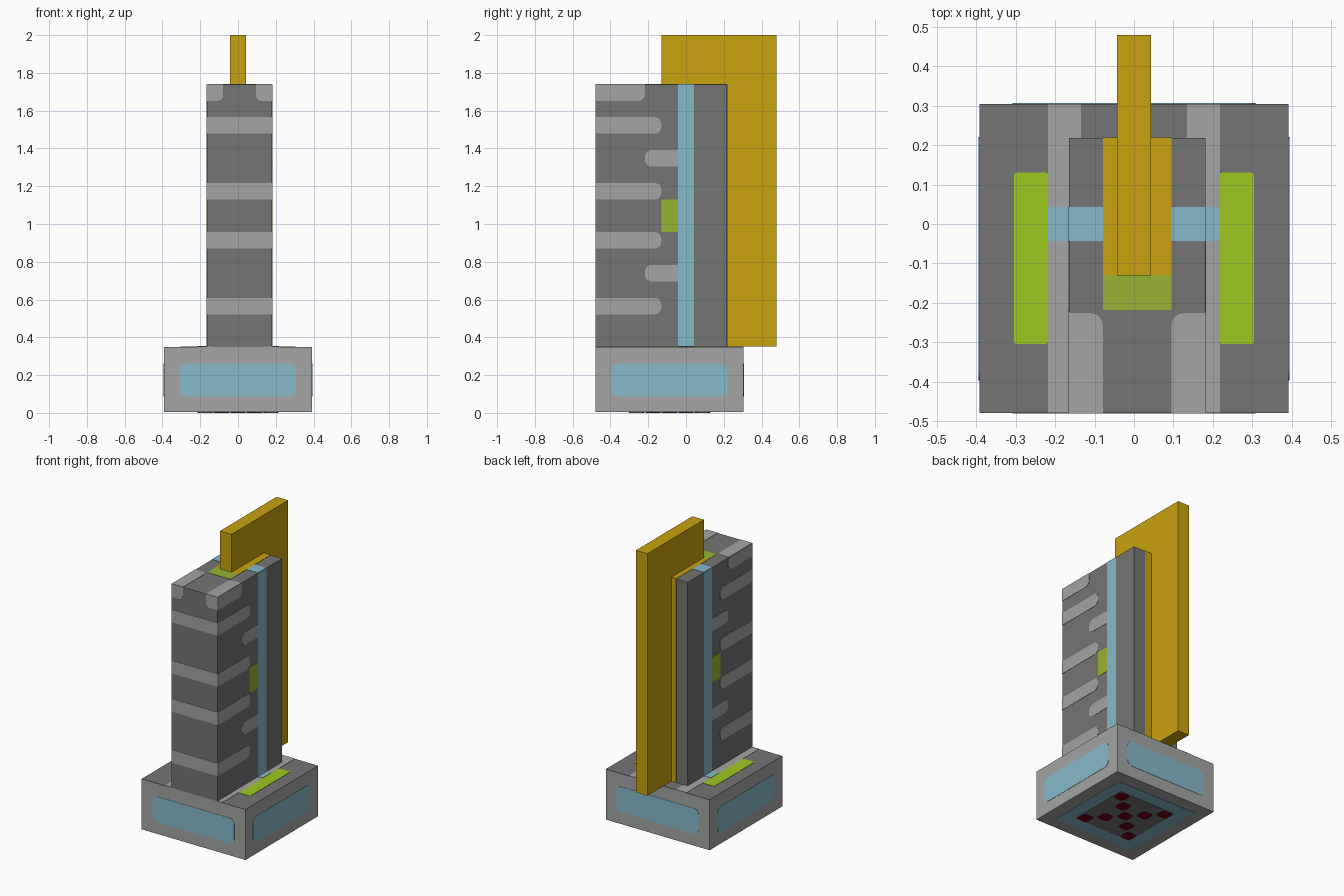
import bpy, bmesh, math
from mathutils import Vector

if "Cube" in bpy.data.objects:
    bpy.data.objects.remove(bpy.data.objects["Cube"])


def material(name, hexcol):
    def lin(c):
        c /= 255
        return c / 12.92 if c <= 0.04045 else ((c + 0.055) / 1.055) ** 2.4
    m = bpy.data.materials.new(name)
    m.diffuse_color = [lin(int(hexcol[i:i + 2], 16)) for i in (0, 2, 4)] + [1]
    m.use_nodes = True
    m.node_tree.nodes["Principled BSDF"].inputs["Base Color"].default_value = m.diffuse_color
    return m


LIGHT = material("light grey", "A3A5A4")
DARK = material("dark grey", "757575")
BLUE = material("pale blue", "86BACB")
YELLOW = material("golden yellow", "C9A20F")
LIME = material("lime", "9FC822")
OLIVE = material("olive green", "97B434")
RED = material("dark red", "6E0014")

U = 2 / 23                              # module size of the design
BX, BY0, BY1, BZ = 4.5 * U, -5.5 * U, 3.5 * U, 4 * U      # base
TX0, TX1, TY1, TZ = -0.165, 0.181, 2.5 * U, 20 * U        # tower
PX0, PX1 = -0.079, 0.095                # central band of the tower
T = 0.002                               # paint plate thickness


def prism(name, pts, direction, mat):
    """Extrude a planar outline along a vector."""
    bm = bmesh.new()
    f = bm.faces.new([bm.verts.new(p) for p in pts])
    r = bmesh.ops.extrude_face_region(bm, geom=[f])
    bmesh.ops.translate(bm, vec=direction,
                        verts=[v for v in r["geom"] if isinstance(v, bmesh.types.BMVert)])
    bmesh.ops.recalc_face_normals(bm, faces=bm.faces)
    me = bpy.data.meshes.new(name)
    bm.to_mesh(me)
    bm.free()
    me.materials.append(mat)
    ob = bpy.data.objects.new(name, me)
    bpy.context.collection.objects.link(ob)
    return ob


def box(name, x0, x1, y0, y1, z0, z1, mat):
    pts = [(x0, y0, z0), (x1, y0, z0), (x1, y1, z0), (x0, y1, z0)]
    return prism(name, pts, Vector((0, 0, z1 - z0)), mat)


def plate(name, axis, side, level, a0, a1, b0, b1, mat, r=(0, 0, 0, 0), t=T):
    """Thin plate on a face; r = corner radii, anticlockwise from (a0, b0)."""
    pts = []
    corners = [(a0, b0, 1, 1), (a1, b0, -1, 1), (a1, b1, -1, -1), (a0, b1, 1, -1)]
    for i, (a, b, sa, sb) in enumerate(corners):
        if not r[i]:
            pts.append((a, b))
            continue
        for k in range(5):
            w = math.pi * (1 + i / 2) + k * math.pi / 8
            pts.append((a + sa * r[i] + r[i] * math.cos(w),
                        b + sb * r[i] + r[i] * math.sin(w)))

    def place(a, b):
        p = [a, b]
        p.insert(axis, level)
        return p
    d = Vector((0, 0, 0))
    d[axis] = side * t
    return prism(name, [place(*p) for p in pts], d, mat)


# Base block with rounded panels on its four sides
Z0 = 3 * T
box("base", -BX, BX, BY0, BY1, Z0, BZ, LIGHT)
R4 = (0.035,) * 4
for s in (-1, 1):
    plate("base_end_panel", 1, s, BY0 if s < 0 else BY1, -0.308, 0.308, U, 3 * U, BLUE, R4)
    plate("base_side_panel", 0, s, s * BX, -0.396, 0.22, U, 3 * U, BLUE, R4)

# Base deck: dark cover, light rails, lime pads and blue rail links
plate("deck", 2, 1, BZ, -BX, BX, BY0, BY1, DARK)
for s in (-1, 1):
    lo, hi = sorted((s * 2.5 * U, s * 1.55 * U))
    plate("deck_rail", 2, 1, BZ, lo, hi, BY0, BY1, LIGHT, t=2 * T)
    plate("deck_link", 2, 1, BZ, lo, hi, -U / 2, U / 2, BLUE, t=3 * T)
    lo, hi = sorted((s * 3.5 * U, s * 2.5 * U))
    plate("deck_pad", 2, 1, BZ, lo, hi, -3.5 * U, 1.5 * U, LIME, (0.008,) * 4, t=2 * T)

# Underside: blue ring, dark centre and a cross of red dots
cy = (BY0 + BY1) / 2
for name, h, mat, t in (("underside_ring", 3.5, BLUE, T), ("underside_centre", 2.5, DARK, 2 * T)):
    plate(name, 2, -1, Z0, -h * U, h * U, cy - h * U, cy + h * U, mat, t=t)
dots = {(i, s * i) for i in range(-2, 3) for s in (-1, 1)}
for i, j in sorted(dots):
    x, y, h = i * U, cy + j * U, 0.45 * U
    plate("underside_dot", 2, -1, Z0, x - h, x + h, y - h, y + h, RED, (0.02,) * 4, t=3 * T)

# Tower
box("tower", TX0, TX1, BY0, TY1, BZ, TZ, DARK)

# Light stripes wrapping the tower front and sides
for n in (6, 10, 13, 17):
    z0, z1 = n * U, (n + 1) * U
    plate("front_stripe", 1, -1, BY0, TX0, TX1, z0, z1, LIGHT)
    for s, x in ((-1, TX0), (1, TX1)):
        plate("side_stripe", 0, s, x, BY0, -1.5 * U, z0, z1, LIGHT, (0, 0.035, 0.035, 0))

# Details on both tower sides
for s, x in ((-1, TX0), (1, TX1)):
    for n in (8, 15):
        plate("short_stripe", 0, s, x, -2.5 * U, -U / 2, n * U, (n + 1) * U, LIGHT,
              (0.035, 0, 0, 0.035))
    plate("top_side_stripe", 0, s, x, BY0, -2.5 * U, 19 * U, TZ, LIGHT, (0, 0.035, 0.015, 0))
    plate("side_strip", 0, s, x, -U / 2, U / 2, BZ, TZ, BLUE)
    plate("side_patch", 0, s, x, -1.5 * U, -U / 2, 11 * U, 13 * U, OLIVE)

# Front corner caps and blue links on the tower top, left and right
for a0, a1, left in ((TX0, PX0, True), (PX1, TX1, False)):
    c = 0.03
    plate("top_corner", 2, 1, TZ, a0, a1, BY0, -2.6 * U, LIGHT,
          (0, 0, c, 0) if left else (0, 0, 0, c))
    plate("front_corner", 1, -1, BY0, a0, a1, 19 * U, TZ, LIGHT,
          (0, c, 0, 0) if left else (c, 0, 0, 0))
    plate("top_link", 2, 1, TZ, a0, a1, -U / 2, U / 2, BLUE)

# Central band on the tower top and back
plate("top_patch", 2, 1, TZ, PX0, PX1, -2.5 * U, -1.5 * U, OLIVE)
plate("top_band", 2, 1, TZ, PX0, PX1, -1.5 * U, TY1, YELLOW)
plate("back_band", 1, 1, TY1, PX0, PX1, BZ, TZ, YELLOW)

# Tall L-shaped fin over the top and down the back
fin = [(-1.5 * U, TZ), (TY1, TZ), (TY1, BZ + 0.003), (5.5 * U, BZ + 0.003),
       (5.5 * U, 2), (-1.5 * U, 2)]
prism("fin", [(-U / 2, y, z) for y, z in fin], Vector((U, 0, 0)), YELLOW)
